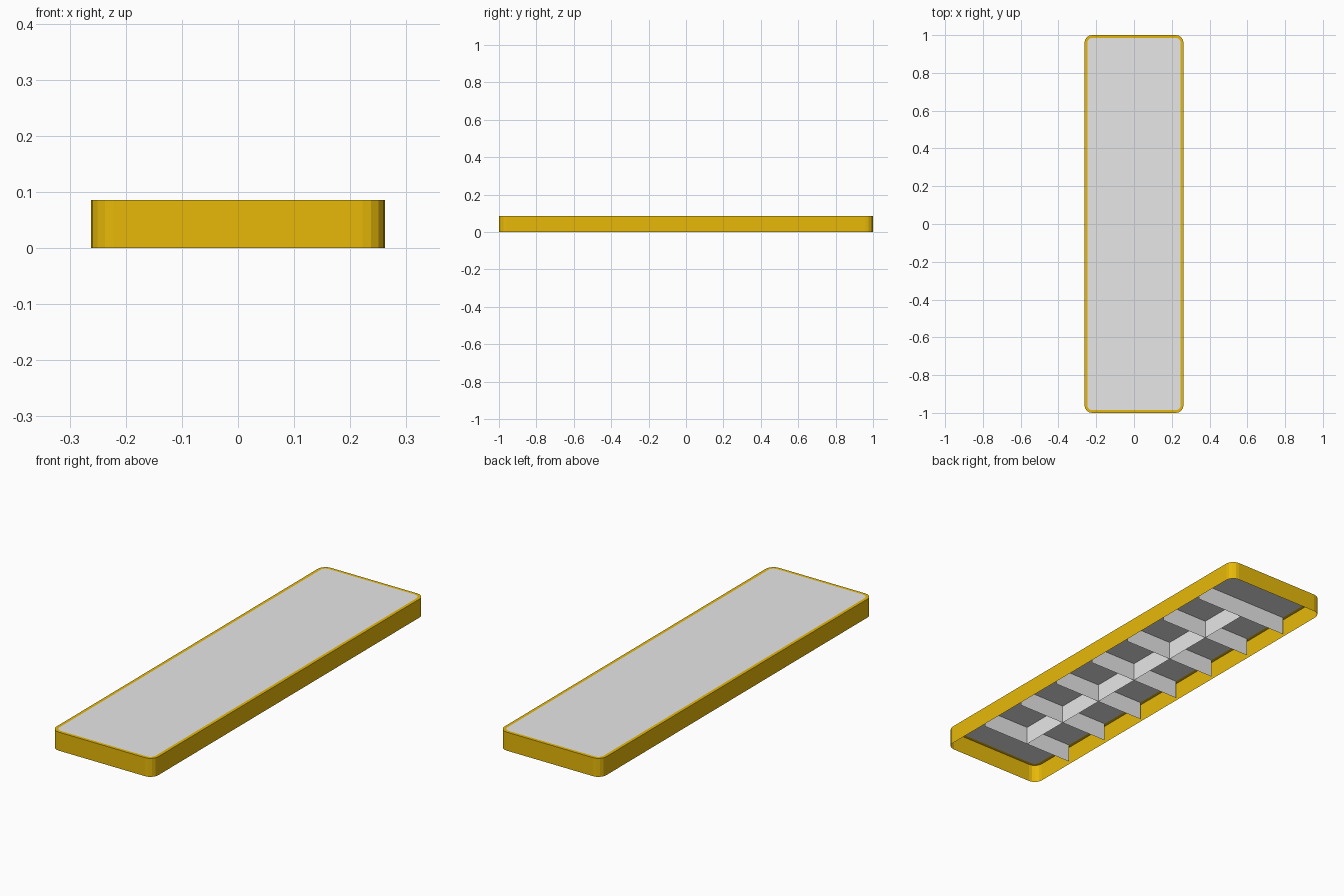
import bpy, bmesh, math

if "Cube" in bpy.data.objects:
    bpy.data.objects.remove(bpy.data.objects["Cube"])

HALF_X, HALF_Y, TOP, RADIUS, LIP = 0.262, 1.0, 0.086, 0.04, 0.015

def material(name, color):
    m = bpy.data.materials.new(name)
    m.diffuse_color = (*color, 1.0)
    m.use_nodes = True
    m.node_tree.nodes["Principled BSDF"].inputs["Base Color"].default_value = m.diffuse_color
    return m

yellow = material("yellow", (0.956, 0.578, 0.003))
white = material("white", (0.905, 0.905, 0.905))

def outline(hx, hy, r, z, steps=4):
    """Rounded rectangle, counter-clockwise."""
    pts = []
    for i, (sx, sy) in enumerate([(1, 1), (-1, 1), (-1, -1), (1, -1)]):
        for k in range(steps + 1):
            a = math.pi / 2 * (i + k / steps)
            pts.append((sx * (hx - r) + r * math.cos(a),
                        sy * (hy - r) + r * math.sin(a), z))
    return pts

def add(name, mat, loops, cap=False):
    """Join successive closed loops with quads; optionally cap the last one."""
    bm = bmesh.new()
    rings = [[bm.verts.new(p) for p in loop] for loop in loops]
    for a, b in zip(rings, rings[1:]):
        n = len(a)
        for i in range(n):
            j = (i + 1) % n
            bm.faces.new((a[i], a[j], b[j], b[i]))
    if cap:
        bm.faces.new(rings[-1])
    me = bpy.data.meshes.new(name)
    bm.to_mesh(me)
    bm.free()
    me.materials.append(mat)
    ob = bpy.data.objects.new(name, me)
    bpy.context.collection.objects.link(ob)
    return ob

# Thin outer wall with a narrow flat lip around the top
inner = outline(HALF_X - LIP, HALF_Y - LIP, RADIUS - LIP, TOP)
add("rim", yellow, [outline(HALF_X, HALF_Y, RADIUS, 0),
                    outline(HALF_X, HALF_Y, RADIUS, TOP), inner])

# Flat top panel inside the lip
add("top_panel", white, [inner], cap=True)

# Thin cross ribs under the panel
w = HALF_X - LIP
for i in range(-3, 4):
    y = i * 0.25
    add(f"cross_rib_{i + 4}", white,
        [[(-w, y, 0), (w, y, 0), (w, y, TOP), (-w, y, TOP)]], cap=True)

# Central spine joining the ribs
add("spine", white, [[(0, -0.75, 0), (0, 0.75, 0), (0, 0.75, TOP), (0, -0.75, TOP)]], cap=True)
